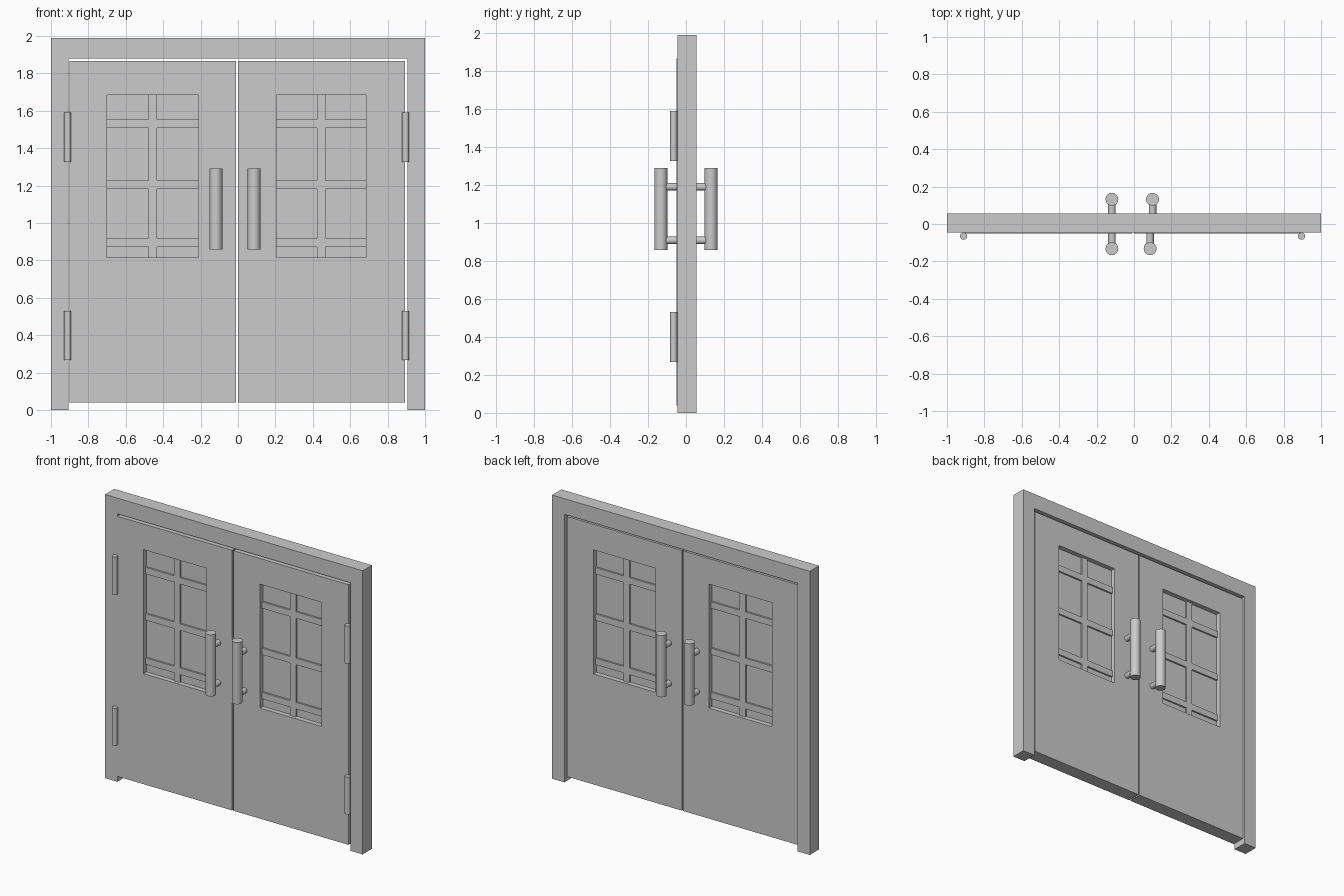
import bpy, bmesh
from math import pi
from mathutils import Vector

if "Cube" in bpy.data.objects:
    bpy.data.objects.remove(bpy.data.objects["Cube"])

FRAME_Y = (-0.046, 0.056)
DOOR_Y = (-0.050, 0.046)
PANE_Y = (-0.016, 0.012)
BAR_Y = (-0.028, 0.024)


def finish(name, bm):
    bmesh.ops.recalc_face_normals(bm, faces=bm.faces)
    me = bpy.data.meshes.new(name)
    bm.to_mesh(me)
    bm.free()
    ob = bpy.data.objects.new(name, me)
    bpy.context.collection.objects.link(ob)
    return ob


def extrude_y(bm, faces, depth):
    res = bmesh.ops.extrude_face_region(bm, geom=faces, use_keep_orig=True)
    verts = [g for g in res["geom"] if isinstance(g, bmesh.types.BMVert)]
    bmesh.ops.translate(bm, verts=verts, vec=(0, depth, 0))


def slab(name, points, y):
    """Extrude an XZ outline between two y values."""
    bm = bmesh.new()
    face = bm.faces.new([bm.verts.new((px, y[0], pz)) for px, pz in points])
    extrude_y(bm, [face], y[1] - y[0])
    return finish(name, bm)


def rect(x0, x1, z0, z1):
    return [(x0, z0), (x1, z0), (x1, z1), (x0, z1)]


def leaf(name, outer, inner, y):
    """Door slab with a rectangular window opening."""
    bm = bmesh.new()
    o = [bm.verts.new((px, y[0], pz)) for px, pz in rect(*outer)]
    i = [bm.verts.new((px, y[0], pz)) for px, pz in rect(*inner)]
    faces = [bm.faces.new((o[k], o[(k + 1) % 4], i[(k + 1) % 4], i[k])) for k in range(4)]
    extrude_y(bm, faces, y[1] - y[0])
    return finish(name, bm)


def rod(name, a, b, r):
    """Smooth capped cylinder between two points."""
    a, b = Vector(a), Vector(b)
    d = b - a
    bpy.ops.mesh.primitive_cylinder_add(
        vertices=32, radius=r, depth=d.length, location=(a + b) / 2,
        rotation=d.to_track_quat('Z', 'Y').to_euler())
    bpy.context.object.name = name
    bpy.ops.object.shade_smooth_by_angle(angle=pi / 6)


# Door frame, open at the bottom
slab("door_frame", [(-1, 0), (-0.905, 0), (-0.905, 1.88), (0.905, 1.88),
                    (0.905, 0), (1, 0), (1, 1.99), (-1, 1.99)], FRAME_Y)

# side: leaf x range, window x range, hinge x, front handle x, back handle x
SIDES = {
    "left": ((-0.90, -0.01), (-0.70, -0.21), -0.911, -0.118, -0.118),
    "right": ((0.0, 0.893), (0.205, 0.685), 0.896, 0.086, 0.099),
}
Z0, Z1 = 0.815, 1.685
BAR = 0.023

for side, (door, win, hinge_x, front_x, back_x) in SIDES.items():
    # Door leaf and recessed window pane
    leaf(side + "_door", (*door, 0.04, 1.865), (*win, Z0, Z1), DOOR_Y)
    slab(side + "_window_pane", rect(*win, Z0, Z1), PANE_Y)

    # Window bars, raised slightly on both faces of the pane
    mid = sum(win) / 2
    slab(side + "_upright_bar", rect(mid - BAR, mid + BAR, Z0, Z1), BAR_Y)
    for n, drop in enumerate((0.155, 0.48, 0.79)):
        z = Z1 - drop
        slab(f"{side}_cross_bar_{n}", rect(*win, z - BAR, z + BAR), BAR_Y)

    # Hinges
    for label, z0, z1 in (("lower", 0.268, 0.53), ("upper", 1.325, 1.59)):
        rod(f"{side}_{label}_hinge", (hinge_x, -0.065, z0), (hinge_x, -0.065, z1), 0.019)

    # Pull handles with two posts each
    for label, x, y, face in (("front", front_x, -0.132, -0.04), ("back", back_x, 0.132, 0.036)):
        rod(f"{side}_{label}_handle", (x, y, 0.857), (x, y, 1.29), 0.034)
        for n, z in enumerate((0.908, 1.19)):
            rod(f"{side}_{label}_handle_post_{n}", (x, face, z), (x, y, z), 0.02)
